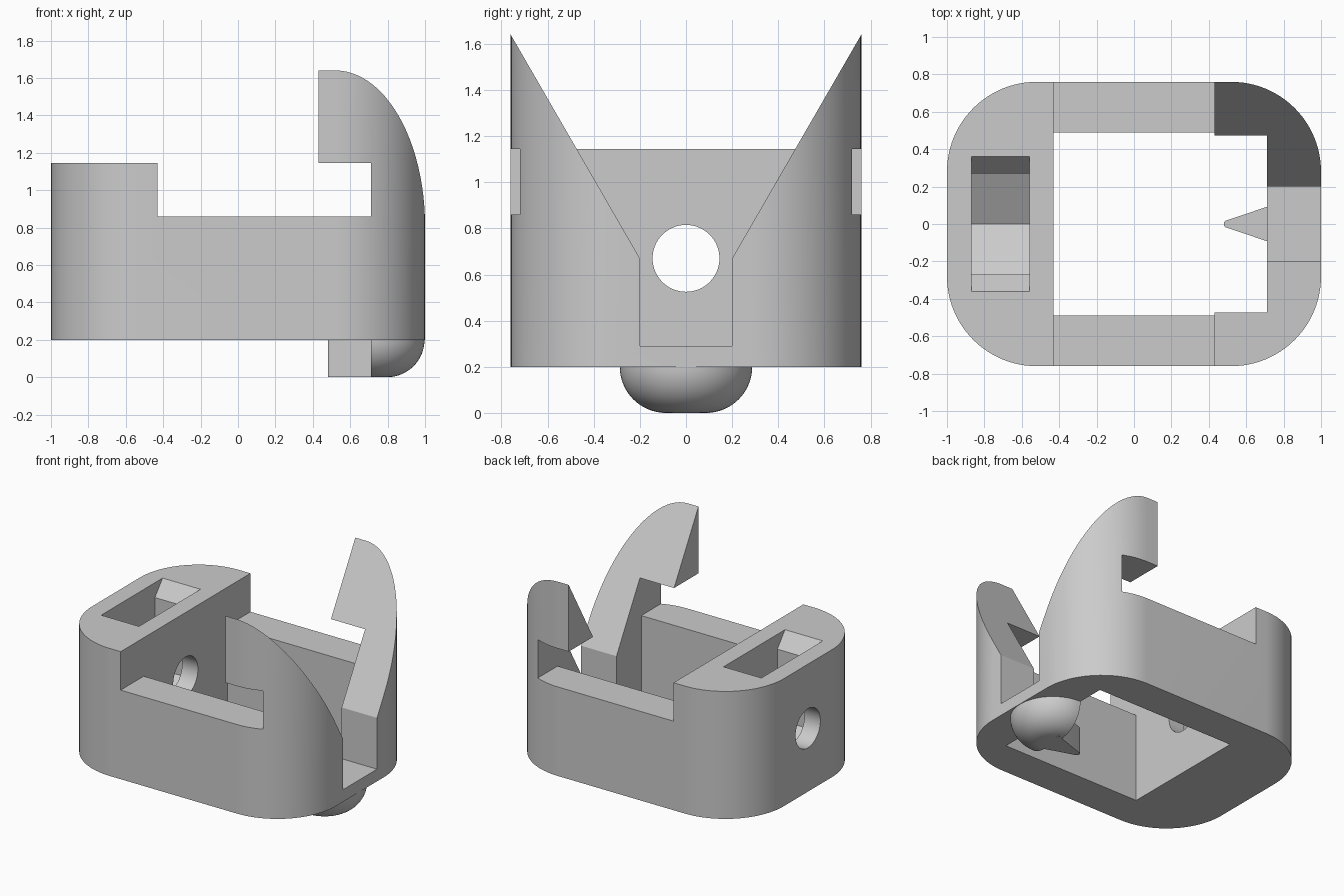
import bpy, bmesh
from math import sin, cos, pi, radians, sqrt, tan

cube = bpy.data.objects.get("Cube")
if cube:
    bpy.data.objects.remove(cube, do_unlink=True)

grey = bpy.data.materials.new("plain grey")
grey.use_nodes = True
colour = (0.6, 0.6, 0.6, 1)
grey.diffuse_color = colour
grey.node_tree.nodes["Principled BSDF"].inputs["Base Color"].default_value = colour


def finish(name, bm):
    bmesh.ops.recalc_face_normals(bm, faces=bm.faces)
    mesh = bpy.data.meshes.new(name)
    bm.to_mesh(mesh)
    bm.free()
    mesh.materials.append(grey)
    obj = bpy.data.objects.new(name, mesh)
    bpy.context.collection.objects.link(obj)
    return obj


def prism(name, outline, axis, low, high):
    """Extrude a 2D outline along the given axis."""
    bm = bmesh.new()

    def ring(depth):
        verts = []
        for a, b in outline:
            co = [a, b]
            co.insert("xyz".index(axis), depth)
            verts.append(bm.verts.new(co))
        return verts

    bottom, top = ring(low), ring(high)
    bm.faces.new(bottom)
    bm.faces.new(top)
    n = len(outline)
    for i in range(n):
        j = (i + 1) % n
        bm.faces.new((bottom[i], bottom[j], top[j], top[i]))
    return finish(name, bm)


def arc(cx, cy, r, start, end, steps):
    angles = [radians(start + (end - start) * i / steps) for i in range(steps + 1)]
    return [(cx + r * cos(a), cy + r * sin(a)) for a in angles]


def activate(obj):
    bpy.ops.object.select_all(action="DESELECT")
    obj.select_set(True)
    bpy.context.view_layer.objects.active = obj


def cut(target, cutter):
    cutter.hide_render = True
    mod = target.modifiers.new("cut", "BOOLEAN")
    mod.operation = "DIFFERENCE"
    mod.solver = "EXACT"
    mod.object = cutter
    activate(target)
    bpy.ops.object.modifier_apply(modifier=mod.name)
    bpy.data.objects.remove(cutter, do_unlink=True)


def smooth(obj):
    activate(obj)
    bpy.ops.object.shade_smooth_by_angle(angle=radians(25))


# Main dimensions
half_x, half_y, corner = 1.0, 0.76, 0.48
base, ledge, block_top = 0.2, 0.86, 1.145
in_l, in_r, in_y = -0.43, 0.71, 0.49
hole_z = 0.67

# Rounded body
outline = []
for k, (sx, sy) in enumerate([(1, 1), (-1, 1), (-1, -1), (1, -1)]):
    outline += arc(sx * (half_x - corner), sy * (half_y - corner), corner,
                   90 * k, 90 * k + 90, 24)
body = prism("body", outline, "z", base, 1.8)

# Stepped side silhouette with the notches under the hooks
cut(body, prism("side_cutter", [
    (-1.2, block_top), (in_l, block_top), (in_l, ledge), (in_r, ledge),
    (in_r, block_top), (0.43, block_top), (0.43, 2), (-1.2, 2)], "y", -1, 1))

# Central window
cut(body, prism("window_cutter", [
    (in_l, -in_y), (in_r, -in_y), (in_r, in_y), (in_l, in_y)], "z", 0, 1))

# V opening with a straight slot below it
slot, rise = 0.2, 1.3
flare = slot + rise / tan(radians(60))
cut(body, prism("v_cutter", [
    (-slot, 0.29), (slot, 0.29), (slot, hole_z), (flare, hole_z + rise),
    (-flare, hole_z + rise), (-slot, hole_z)], "x", 0, 1.2))

# Hexagonal nut pocket with a chamfered mouth
flat = 0.27
side = flat / sqrt(3)
half = [(flat, hole_z - side), (flat, block_top - 0.11),
        (0.36, block_top), (0.36, block_top + 0.1)]
pocket = [(0, hole_z - 2 * side)] + half + [(-y, z) for y, z in reversed(half)]
cut(body, prism("pocket_cutter", pocket, "x", -0.87, -0.56))

# Round bolt hole
circle = arc(0, hole_z, 0.145, 0, 360, 64)[:-1]
cut(body, prism("hole_cutter", circle, "x", -1.2, -0.2))
smooth(body)

# Half-round foot under the open end
radius = 0.287
profile = [(0, 0)] + arc(radius - base, base, base, -90, 0, 16) + [(0, base)]
bm = bmesh.new()
verts = [bm.verts.new((0, -r, z)) for r, z in profile]
edges = [bm.edges.new(pair) for pair in zip(verts, verts[1:])]
bmesh.ops.spin(bm, geom=verts + edges, cent=(0, 0, 0), axis=(0, 0, 1),
               angle=pi, steps=40)
bmesh.ops.remove_doubles(bm, verts=bm.verts, dist=0.0001)
bmesh.ops.holes_fill(bm, edges=[e for e in bm.edges if e.is_boundary], sides=0)
foot = finish("foot", bm)
foot.location.x = in_r
smooth(foot)

# Pointer on the foot
tip = arc(0.5, 0, 0.02, 108, 252, 10)
pointer = prism("pointer", tip + [(0.75, -0.105), (0.75, 0.105)], "z", 0, base)
smooth(pointer)
